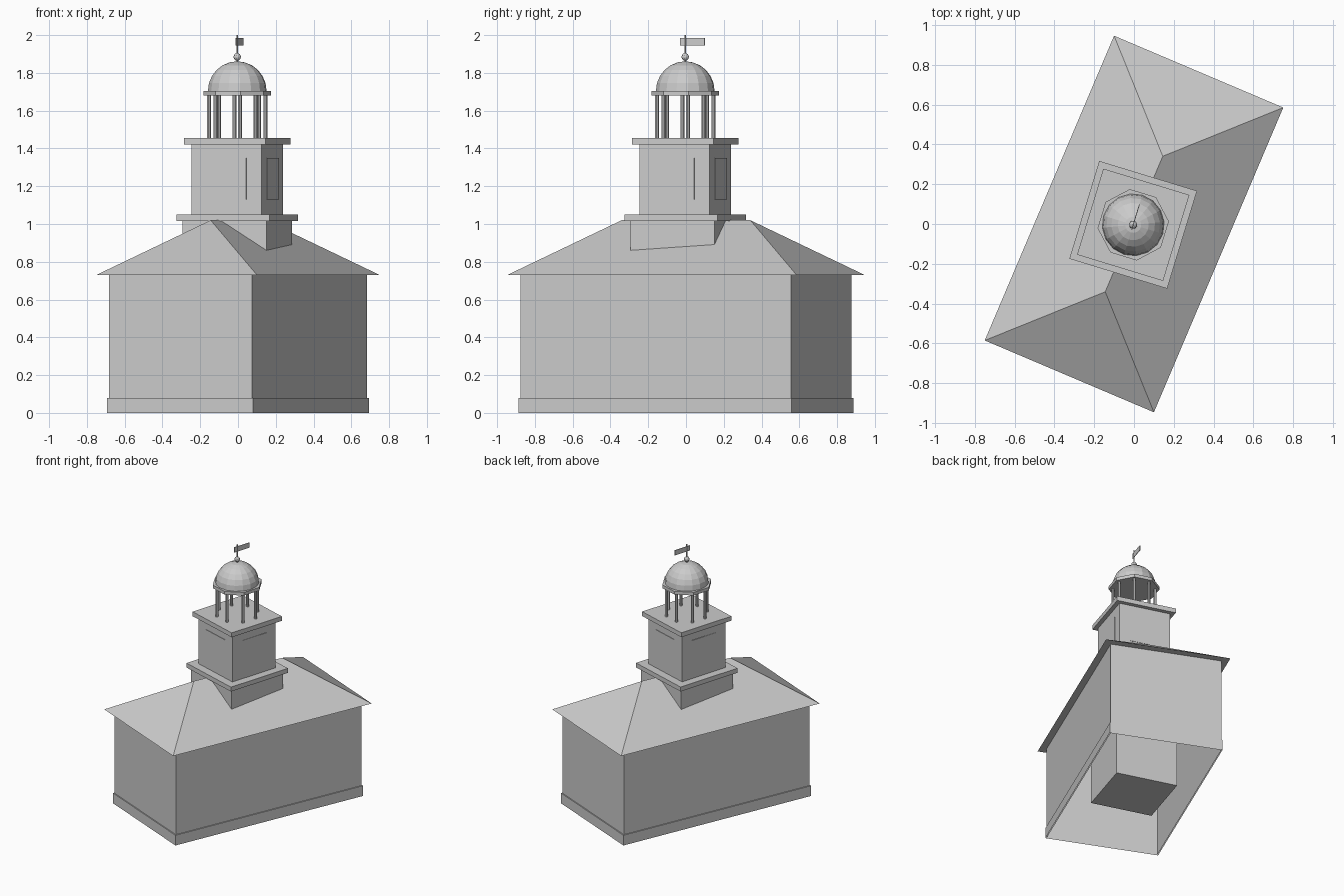
import bpy, bmesh
from math import radians, sin, cos, pi
from mathutils import Matrix

if "Cube" in bpy.data.objects:
    bpy.data.objects.remove(bpy.data.objects["Cube"])

HALL = Matrix.Rotation(radians(-23), 4, 'Z')
TOWER = Matrix.Translation((-0.004, -0.004, 0)) @ Matrix.Rotation(radians(-17), 4, 'Z')


def finish(name, bm, frame):
    bmesh.ops.recalc_face_normals(bm, faces=bm.faces)
    me = bpy.data.meshes.new(name)
    bm.to_mesh(me)
    bm.free()
    ob = bpy.data.objects.new(name, me)
    ob.matrix_world = frame
    bpy.context.collection.objects.link(ob)
    return ob


def rect(hx, hy, z):
    return [(-hx, -hy, z), (hx, -hy, z), (hx, hy, z), (-hx, hy, z)]


def circle(r, z, n, turn=0.0):
    return [(r * cos(turn + 2 * pi * i / n), r * sin(turn + 2 * pi * i / n), z) for i in range(n)]


def loft(name, rings, frame, bottom=True, top=True, offset=(0, 0, 0)):
    """Skin a stack of equal-length rings, optionally capped."""
    bm = bmesh.new()
    loops = [[bm.verts.new(p) for p in ring] for ring in rings]
    for a, b in zip(loops, loops[1:]):
        for i in range(len(a)):
            j = (i + 1) % len(a)
            bm.faces.new((a[i], a[j], b[j], b[i]))
    if bottom:
        bm.faces.new(loops[0][::-1])
    if top:
        bm.faces.new(loops[-1])
    bmesh.ops.remove_doubles(bm, verts=bm.verts, dist=1e-5)
    return finish(name, bm, frame @ Matrix.Translation(offset))


def box(name, h, z0, z1, frame=TOWER):
    return loft(name, [rect(h, h, z0), rect(h, h, z1)], frame)


# Hall: open-bottomed walls with a shallow plinth band
loft("hall_walls", [rect(0.411, 0.778, 0), rect(0.411, 0.778, 0.73)], HALL, False, False)
loft("plinth", [rect(0.419, 0.786, 0), rect(0.419, 0.786, 0.08), rect(0.411, 0.778, 0.08)],
     HALL, False, False)

# Hipped roof with overhanging eaves
loft("hip_roof", [rect(0.462, 0.832, 0.73), rect(0, 0.37, 1.02)], HALL, True, False)

# Square tower stages and their cornices
box("tower_base", 0.233, 0, 1.015)
box("lower_cornice", 0.257, 1.015, 1.05)
box("tower_stage", 0.195, 1.05, 1.42)
box("upper_cornice", 0.226, 1.42, 1.455)

# Thin square panel on each tower face
for k in range(4):
    side = TOWER @ Matrix.Rotation(k * pi / 2, 4, 'Z') @ Matrix.Translation((0, -0.1955, 0))
    loft(f"tower_panel_{k + 1}", [rect(0.11, 0.0025, 1.13), rect(0.11, 0.0025, 1.35)], side)

# Lantern columns, octagonal entablature and dome
for k, (x, y, _) in enumerate(circle(0.15, 0, 8, pi / 8)):
    loft(f"column_{k + 1}", [circle(0.011, 1.455, 8), circle(0.011, 1.68, 8)], TOWER, offset=(x, y, 0))
loft("entablature", [circle(0.18, 1.68, 8, pi / 8), circle(0.18, 1.705, 8, pi / 8)], TOWER)
dome = [circle(0.156 * cos(a), 1.705 + 0.156 * sin(a), 16) for a in [pi / 2 * i / 6 for i in range(6)]]
dome.append(circle(0.002, 1.861, 16))
loft("dome", dome, TOWER)

# Finial ball, rod and weather vane
bm = bmesh.new()
bmesh.ops.create_uvsphere(bm, u_segments=12, v_segments=8, radius=0.02)
finish("finial_ball", bm, TOWER @ Matrix.Translation((0, 0, 1.885)))
loft("vane_rod", [circle(0.005, 1.85, 8), circle(0.005, 2.0, 8)], TOWER)
loft("vane_flag", [rect(0.002, 0.068, 1.945), rect(0.002, 0.068, 1.985)], TOWER, offset=(0, 0.04, 0))
